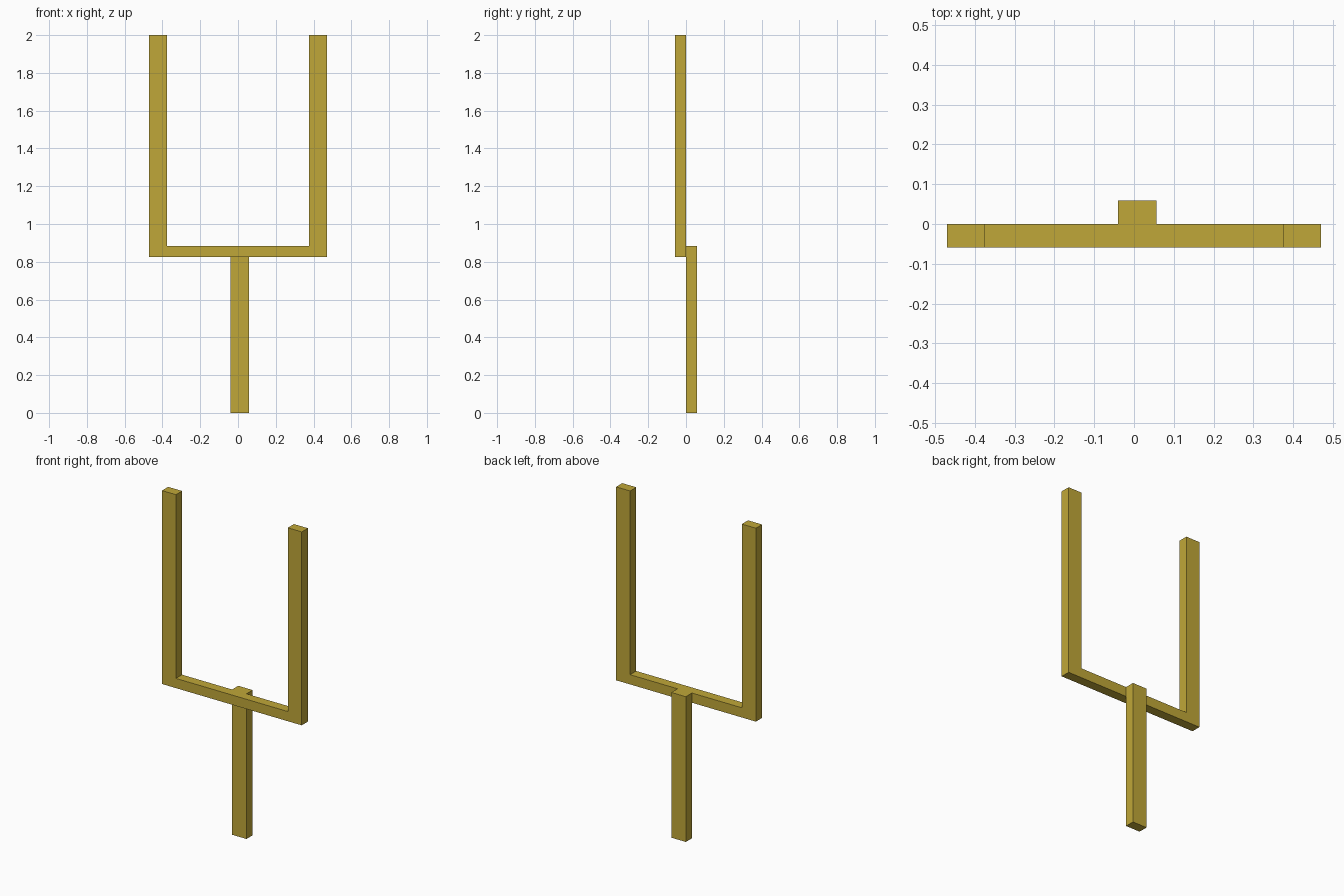
import bpy, bmesh

if "Cube" in bpy.data.objects:
    bpy.data.objects.remove(bpy.data.objects["Cube"])

gold = bpy.data.materials.new("gold_paint")
gold.diffuse_color = (0.53, 0.39, 0.04, 1)
gold.use_nodes = True
gold.node_tree.nodes["Principled BSDF"].inputs["Base Color"].default_value = gold.diffuse_color


def extrude_profile(name, profile, y0, y1):
    """Extrude an x-z outline from y0 to y1."""
    bm = bmesh.new()
    face = bm.faces.new([bm.verts.new((x, y0, z)) for x, z in profile])
    ext = bmesh.ops.extrude_face_region(bm, geom=[face])
    moved = [v for v in ext["geom"] if isinstance(v, bmesh.types.BMVert)]
    bmesh.ops.translate(bm, vec=(0, y1 - y0, 0), verts=moved)
    bmesh.ops.recalc_face_normals(bm, faces=bm.faces)
    mesh = bpy.data.meshes.new(name)
    bm.to_mesh(mesh)
    bm.free()
    obj = bpy.data.objects.new(name, mesh)
    obj.data.materials.append(gold)
    bpy.context.collection.objects.link(obj)
    return obj


DEPTH = 0.059
BAR_BOTTOM, BAR_TOP, TOP = 0.824, 0.883, 2.0
OUTER, INNER = 0.47, 0.376

# U-shaped crossbar with both uprights, mirrored outline
half = [(OUTER, BAR_BOTTOM), (OUTER, TOP), (INNER, TOP), (INNER, BAR_TOP)]
outline = half + [(-x, z) for x, z in reversed(half)]
extrude_profile("crossbar_and_uprights", outline, -DEPTH, 0)

# Support post behind the crossbar, slightly off centre
L, R = -0.04, 0.057
extrude_profile("support_post", [(L, 0), (R, 0), (R, BAR_TOP), (L, BAR_TOP)], 0, DEPTH)
